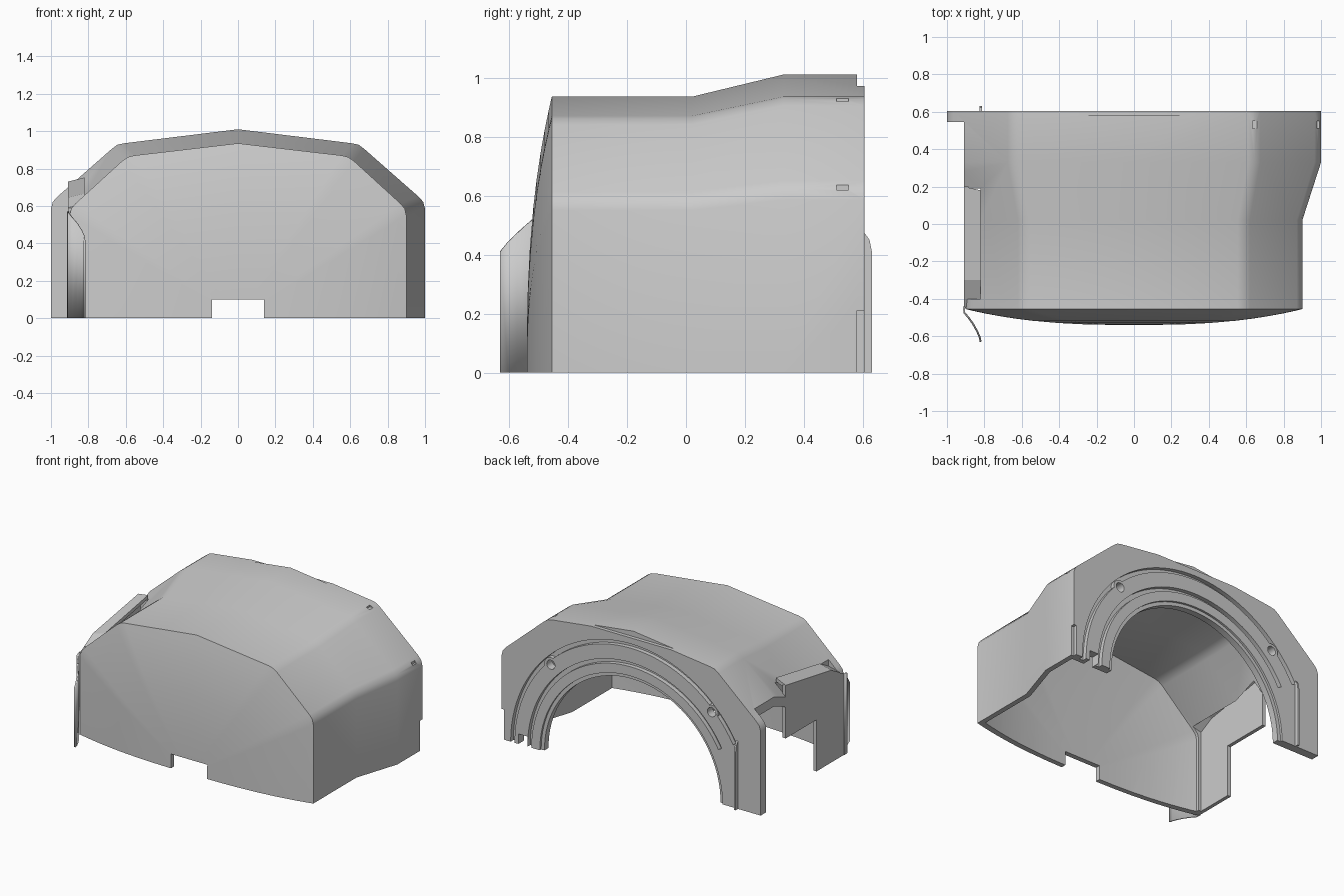
import bpy, bmesh, math
from mathutils import Vector

if "Cube" in bpy.data.objects:
    bpy.data.objects.remove(bpy.data.objects["Cube"])

grey = bpy.data.materials.new("plain grey")
grey.use_nodes = True
COLOUR = (0.6, 0.6, 0.6, 1)
grey.diffuse_color = COLOUR
grey.node_tree.nodes["Principled BSDF"].inputs["Base Color"].default_value = COLOUR


def make(name, bm):
    bmesh.ops.recalc_face_normals(bm, faces=bm.faces)
    mesh = bpy.data.meshes.new(name)
    bm.to_mesh(mesh)
    bm.free()
    mesh.materials.append(grey)
    ob = bpy.data.objects.new(name, mesh)
    bpy.context.collection.objects.link(ob)
    return ob


def loft(name, rings):
    """Closed solid skinned through equal-length closed rings."""
    bm = bmesh.new()
    rows = [[bm.verts.new(p) for p in ring] for ring in rings]
    n = len(rows[0])
    for a, b in zip(rows, rows[1:]):
        for i in range(n):
            j = (i + 1) % n
            bm.faces.new((a[i], a[j], b[j], b[i]))
    bm.faces.new(rows[0])
    bm.faces.new(rows[-1][::-1])
    return make(name, bm)


def box(name, x, y, z):
    return loft(name, [[(a, y[0], z[0]), (a, y[1], z[0]), (a, y[1], z[1]), (a, y[0], z[1])] for a in x])


def plate(name, outline, y):
    """Prism with an x-z outline between two y values."""
    return loft(name, [[(px, d, pz) for px, pz in outline] for d in y])


def arc(radius, start, end, steps=48, cx=0, cz=0):
    angles = [math.radians(start + (end - start) * i / steps) for i in range(steps + 1)]
    return [(cx + radius * math.cos(a), cz + radius * math.sin(a)) for a in angles]


def band(name, r0, r1, start, end, y):
    return plate(name, arc(r0, start, end) + arc(r1, end, start), y)


def cut(target, cutter, operation='DIFFERENCE'):
    mod = target.modifiers.new("cut", 'BOOLEAN')
    mod.operation, mod.object, mod.solver = operation, cutter, 'EXACT'
    bpy.context.view_layer.objects.active = target
    bpy.ops.object.modifier_apply(modifier=mod.name)
    bpy.data.objects.remove(cutter)


def smooth(ob, angle=30):
    bpy.ops.object.select_all(action='DESELECT')
    ob.select_set(True)
    bpy.context.view_layer.objects.active = ob
    bpy.ops.object.shade_smooth_by_angle(angle=math.radians(angle))


# Half sections of the hood, small at the front and large at the back
FRONT = [(.9, 0), (.9, .55), (.892, .585), (.87, .612), (.62, .84), (.59, .861), (.555, .87), (0, .935)]
BACK = [(1, 0), (1, .585), (.99, .622), (.965, .65), (.675, .905), (.645, .927), (.61, .935), (0, 1.01)]
WALL = .035


def section(half, y, r=1, inset=0):
    pts = [((x - inset if x else 0) * r, (z - inset) * r) for x, z in half]
    if inset:
        pts[0] = (pts[0][0], -.1)
    pts += [(-x, z) for x, z in pts[-2::-1]]
    return [(x, y, z) for x, z in pts]


def hood(name, inset, back):
    dome = [section(FRONT, -.54 + .085 * r ** 2.6 + inset, r, inset)
            for r in (.12, .3, .45, .6, .7, .8, .88, .95, 1)]
    rest = [section(FRONT, .02, 1, inset), section(BACK, .33, 1, inset), section(BACK, back, 1, inset)]
    return loft(name, dome + rest)


# Hollow hood with an arched back wall
cover = hood("cover_shell", 0, .605)
cut(cover, hood("hollow", WALL, .545))
cut(cover, plate("arch_cutter", arc(.68, 0, 180) + [(-.68, -.1), (.68, -.1)], (.5, .7)))

# Front cable notch, trimmed crown of the back wall and side relief
cut(cover, box("notch", (-.14, .14), (-.7, -.3), (-.1, .1)))
cut(cover, box("crown", (-.4, .4), (.58, .7), (.972, 1.1)))
cut(cover, box("relief", (.98, 1.1), (.58, .7), (-.1, .21)))

# Open side towards -x
cut(cover, box("side_rear", (-1.2, -.91), (.19, .545), (-.1, 1.1)))
cut(cover, box("side_front", (-1.2, -.82), (-.4, .191), (-.1, 1.1)))

# Concentric grooves in the back wall
for r0, r1 in ((.77, .80), (.90, .93)):
    cut(cover, band("groove", r0, r1, -5, 151, (.575, .7)))
cut(cover, band("step", .66, .705, -5, 185, (.59, .7)))
cut(cover, box("foot_slot", (.8, .87), (.5, .7), (-.1, .07)))

# Small latch slots near the back corners
for x, z in ((.99, .63), (.645, .93)):
    cut(cover, box("latch", (x - .012, x + .05), (.51, .55), (z - .012, z + .012)))

# Screw sockets
for side in (-1, 1):
    boss = plate("socket", arc(.05, 0, 345, 23, side * .62, .62), (.545, .604))
    cut(cover, boss, 'UNION')
    cut(cover, plate("hole", arc(.032, 0, 345, 23, side * .62, .62), (.5, .7)))
smooth(cover)

# Raised side panel beside the opening
outline = [(-.45, 0), (-.45, .56), (-.3, .645), (.2, .73), (.2, .36), (-.14, .36), (-.14, 0)]
panel = loft("side_panel", [[(x, y, z) for y, z in outline] for x in (-.91, -.885)])
lip = loft("side_panel_lip", [[(-.91, y, z - .025), (-.91, y, z), (-.82, y - e, z + .022), (-.82, y - e, z - .003)]
                              for y, z, e in ((-.4, .59, 0), (-.3, .645, 0), (.2, .73, .02))])

# Curved fin at the front corner
bm = bmesh.new()
path = [(-.91, -.44, .57), (-.907, -.475, .56), (-.885, -.5, .535), (-.86, -.535, .505),
        (-.838, -.575, .47), (-.825, -.605, .44), (-.82, -.63, .41)]
low = [bm.verts.new((x, y, 0)) for x, y, z in path]
high = [bm.verts.new(p) for p in path]
for i in range(len(path) - 1):
    bm.faces.new((low[i], low[i + 1], high[i + 1], high[i]))
fin = make("corner_fin", bm)
thick = fin.modifiers.new("thickness", 'SOLIDIFY')
thick.thickness, thick.offset = .01, 0
smooth(fin, 40)

# Thin rounded rib on the back wall
rib = [(.6, 0), (.63, 0), (.63, .41), (.622, .45), (.6, .48)]
loft("back_rib", [[(x, y, z) for y, z in rib] for x in (-.825, -.813)])
